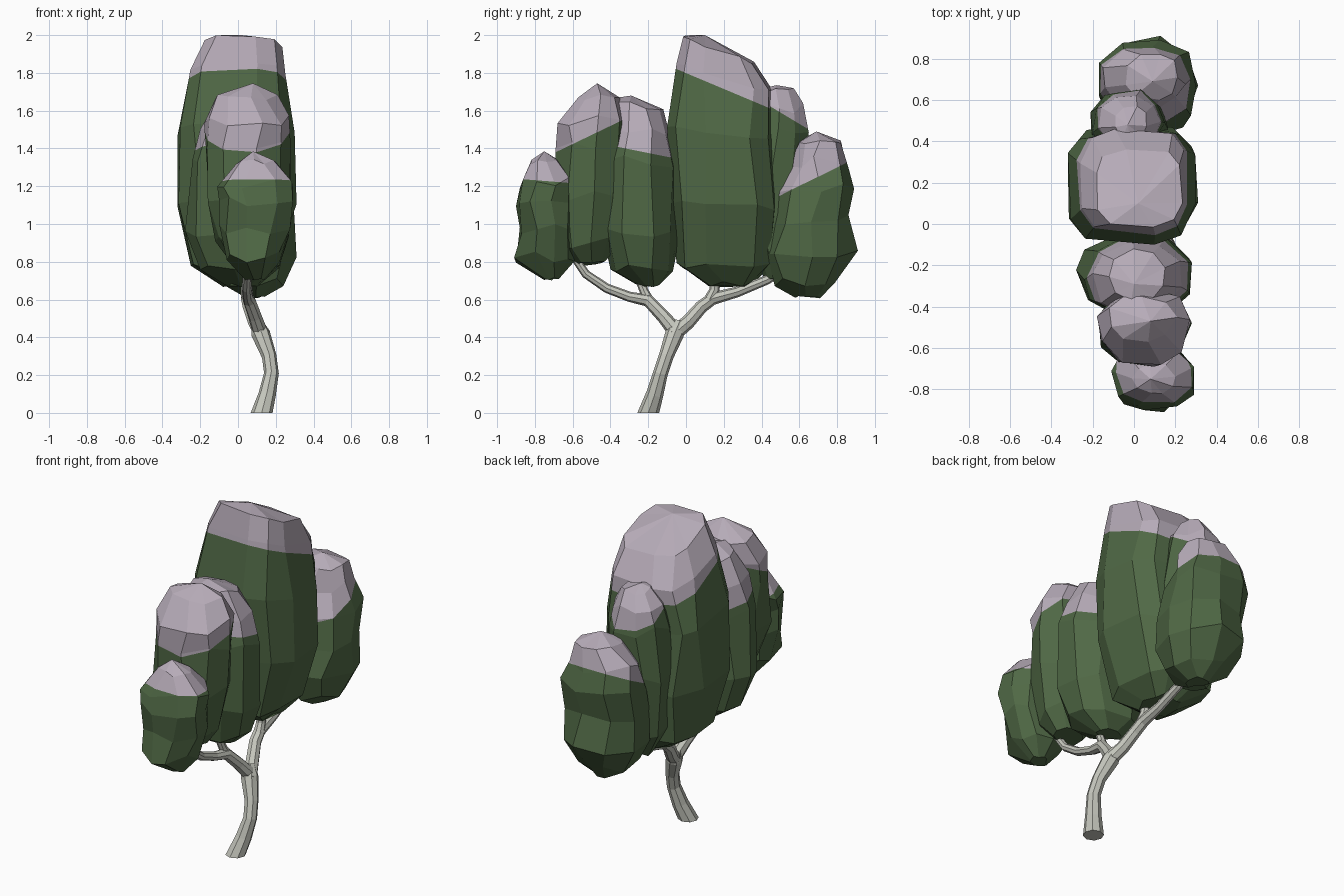
import bpy, bmesh, math, random
from mathutils import Vector

if "Cube" in bpy.data.objects:
    bpy.data.objects.remove(bpy.data.objects["Cube"])

random.seed(5)


def material(name, rgb):
    m = bpy.data.materials.new(name)
    m.diffuse_color = (*rgb, 1)
    m.use_nodes = True
    m.node_tree.nodes["Principled BSDF"].inputs["Base Color"].default_value = m.diffuse_color
    return m


LEAF = material("leaf_green", (0.08, 0.14, 0.06))
SNOW = material("pale_cap", (0.47, 0.41, 0.48))
BARK = material("pale_bark", (0.56, 0.57, 0.51))


def finish(name, bm, mats):
    bmesh.ops.recalc_face_normals(bm, faces=bm.faces)
    me = bpy.data.meshes.new(name)
    bm.to_mesh(me)
    bm.free()
    for m in mats:
        me.materials.append(m)
    ob = bpy.data.objects.new(name, me)
    bpy.context.collection.objects.link(ob)
    return ob


def skin_rings(bm, rings):
    """Bridge equal rings with quads."""
    n = len(rings[0])
    for a, b in zip(rings, rings[1:]):
        for i in range(n):
            bm.faces.new((a[i], a[(i + 1) % n], b[(i + 1) % n], b[i]))


def fit(values, lo, hi):
    a, b = min(values), max(values)
    return [lo + (v - a) / (b - a) * (hi - lo) for v in values]


def clump(name, rings, top, snow, tilt=0.0, sides=9, rough=.07, square=.95):
    """rings: (z, x0, x1, y0, y1); top: apex point; snow: (y, z, slope) of the cap line."""
    bm = bmesh.new()
    z0, z1 = rings[0][0], rings[-1][0]
    start = random.random()
    loops = []
    for k, (z, x0, x1, y0, y1) in enumerate(rings):
        xs, ys = [], []
        for i in range(sides):
            a = (i + start + random.uniform(-.2, .2)) * math.tau / sides
            r = random.uniform(1 - rough, 1 + rough)
            c, s = math.cos(a), math.sin(a)
            xs.append(r * math.copysign(abs(c) ** square, c))
            ys.append(r * math.copysign(abs(s) ** square, s))
        xs, ys = fit(xs, x0, x1), fit(ys, y0, y1)
        lean = tilt * ((z - z0) / (z1 - z0)) ** 2
        wob = rough * .5 if 0 < k < len(rings) - 1 else .015
        loops.append([bm.verts.new((x, y, z + lean * (y - (y0 + y1) / 2)
                                    + random.uniform(-wob, wob))) for x, y in zip(xs, ys)])
    skin_rings(bm, loops)
    # close top with an apex, bottom with one polygon
    apex = bm.verts.new(top)
    for i in range(sides):
        bm.faces.new((loops[-1][i], loops[-1][(i + 1) % sides], apex))
    bm.faces.new(loops[0][::-1])
    # cut the cap line and colour what lies above it
    y, z, slope = snow
    co, no = Vector((0, y, z)), Vector((0, -slope, 1)).normalized()
    bmesh.ops.bisect_plane(bm, geom=bm.verts[:] + bm.edges[:] + bm.faces[:],
                           dist=.004, plane_co=co, plane_no=no)
    for f in bm.faces:
        f.material_index = int((f.calc_center_median() - co).dot(no) > 0)
    return finish(name, bm, (LEAF, SNOW))


# Foliage clumps
clump("foliage_tall", [
    (.68, -.08, .10, .12, .34), (.78, -.25, .20, -.05, .45), (1.10, -.32, .31, -.08, .48),
    (1.48, -.32, .30, -.10, .48), (1.77, -.26, .25, -.05, .46), (1.92, -.18, .235, -.015, .36)],
    (.02, .10, 2.0), (-.05, 1.82, -.42), tilt=-.38, sides=10, rough=.03, square=.6)
clump("foliage_behind", [
    (.72, -.10, .10, .42, .54), (.85, -.18, .15, .34, .60), (1.2, -.21, .17, .32, .63),
    (1.5, -.20, .15, .34, .65), (1.62, -.17, .13, .37, .62), (1.71, -.09, .06, .40, .57)],
    (-.03, .48, 1.735), (.45, 1.62, -.6))
clump("foliage_back", [
    (.62, .02, .14, .58, .71), (.70, -.09, .24, .47, .79), (.85, -.16, .31, .43, .91),
    (1.02, -.16, .30, .45, .86), (1.20, -.17, .29, .48, .89), (1.33, -.15, .25, .54, .86),
    (1.44, -.04, .21, .60, .82)], (.09, .69, 1.49), (.5, 1.15, .5))
clump("foliage_middle", [
    (.68, -.05, .10, -.24, -.14), (.77, -.20, .22, -.40, -.07), (.95, -.28, .27, -.44, -.03),
    (1.33, -.24, .28, -.44, -.05), (1.5, -.20, .23, -.43, -.08), (1.63, -.12, .15, -.37, -.12)],
    (0, -.29, 1.68), (-.37, 1.41, -.2), tilt=-.2, rough=.05)
clump("foliage_front", [
    (.79, -.03, .14, -.58, -.43), (.90, -.12, .22, -.66, -.35), (1.15, -.16, .27, -.69, -.31),
    (1.40, -.17, .28, -.69, -.31), (1.55, -.18, .27, -.68, -.32), (1.67, -.12, .21, -.57, -.35)],
    (.08, -.47, 1.745), (-.69, 1.38, .48))
clump("foliage_tip", [
    (.71, .04, .14, -.75, -.67), (.82, -.06, .22, -.91, -.59), (.98, -.10, .28, -.88, -.60),
    (1.12, -.10, .29, -.90, -.58), (1.22, -.11, .29, -.88, -.59), (1.33, -.01, .20, -.82, -.68)],
    (.08, -.75, 1.385), (-.9, 1.24, -.08))


def limb(name, points, sides=8):
    """Tapered tube through (x, y, z, radius) points."""
    bm = bmesh.new()
    pts = [Vector(p[:3]) for p in points]
    loops = []
    for i, p in enumerate(pts):
        t = (pts[min(i + 1, len(pts) - 1)] - pts[max(i - 1, 0)]).normalized()
        if p.z == 0:
            t = Vector((0, 0, 1))
        v = Vector((1, 0, 0)) - t * t.x
        v.normalize()
        w = t.cross(v)
        r = points[i][3]
        loops.append([bm.verts.new(p + r * (math.cos(a) * v + math.sin(a) * w))
                      for a in (math.tau * k / sides for k in range(sides))])
    skin_rings(bm, loops)
    bm.faces.new(loops[0][::-1])
    bm.faces.new(loops[-1])
    return finish(name, bm, (BARK,))


# Trunk and branches
limb("trunk", [(.125, -.20, 0, .058), (.155, -.165, .10, .046), (.177, -.135, .21, .039),
               (.165, -.105, .30, .039), (.12, -.06, .42, .05), (.10, -.035, .48, .032)])
limb("branch_back", [(.13, -.075, .41, .042), (.09, .01, .48, .038), (.06, .08, .56, .035),
                     (.05, .14, .605, .034), (.045, .27, .64, .028), (.04, .43, .705, .025),
                     (.05, .58, .80, .02)])
limb("branch_back_up", [(.055, .12, .59, .032), (.05, .15, .65, .027), (.045, .165, .80, .024)])
limb("branch_front", [(.12, -.045, .42, .042), (.09, -.12, .51, .036), (.06, -.20, .595, .034),
                      (.05, -.30, .615, .027), (.045, -.42, .66, .025), (.05, -.53, .735, .023),
                      (.06, -.61, .85, .02)])
limb("branch_front_up", [(.06, -.19, .585, .028), (.05, -.22, .64, .024), (.04, -.27, .76, .02)])
